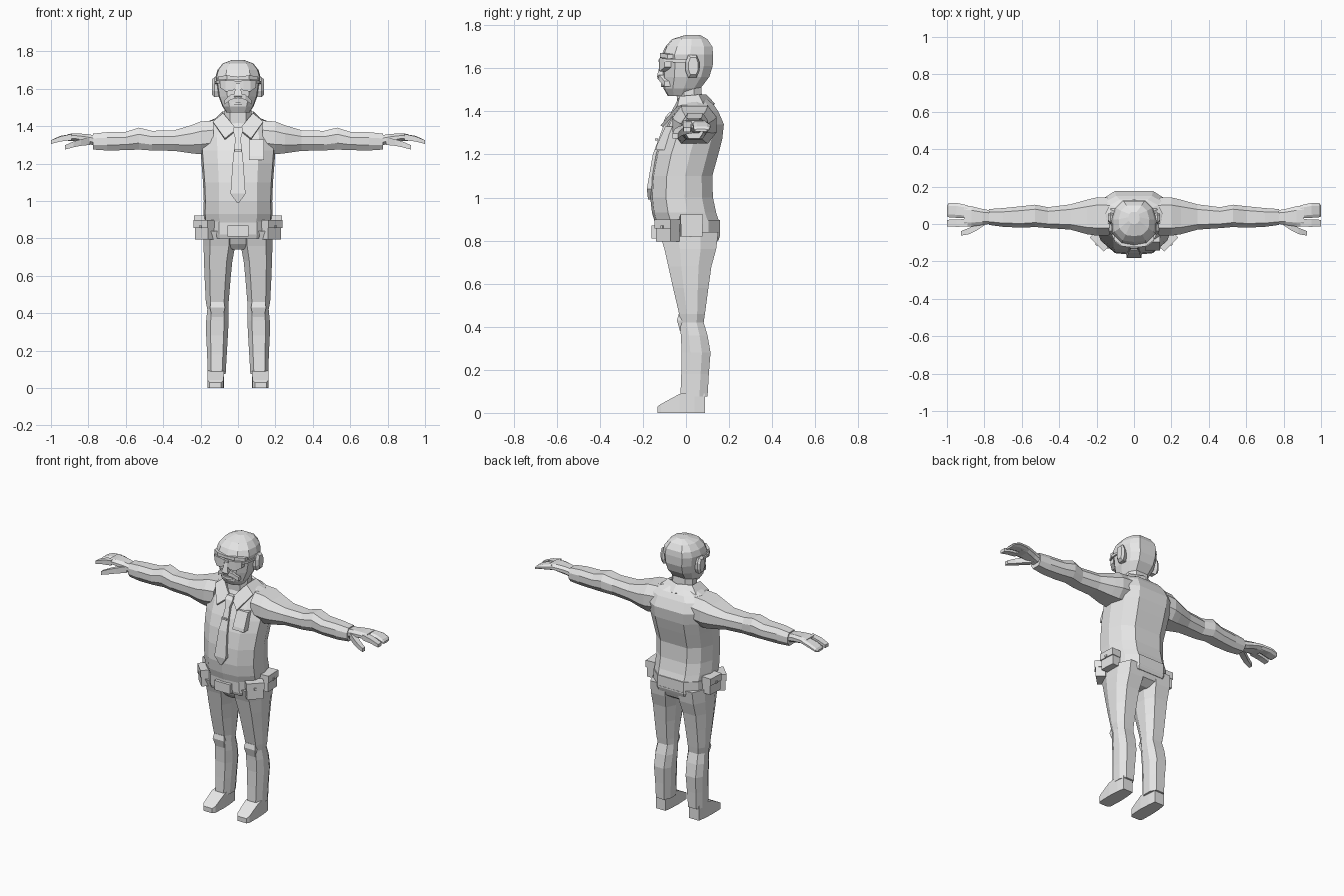
import bpy, bmesh, math
from mathutils import Vector, Matrix

grey = bpy.data.materials.new("plain_grey")
grey.diffuse_color = (0.8, 0.8, 0.8, 1)

OCT = [(-.6, -1), (.6, -1), (1, -.4), (1, .4), (.6, 1), (-.6, 1), (-1, .4), (-1, -.4)]
BODY = [(-.55, -.93), (0, -1), (.55, -.93), (.95, -.5), (1, .1), (.85, .65), (.5, 1),
        (-.5, 1), (-.85, .65), (-1, .1), (-.95, -.5)]
BOX = [(-1, -1), (1, -1), (1, 1), (-1, 1)]


def finish(name, bm, both=False):
    """Turn a bmesh into a flat shaded object, optionally with a mirrored twin."""
    bmesh.ops.recalc_face_normals(bm, faces=bm.faces)
    for side in (["left", "right"] if both else [""]):
        if side == "right":
            for v in bm.verts:
                v.co.x *= -1
            bmesh.ops.reverse_faces(bm, faces=bm.faces)
        full = f"{name}_{side}" if side else name
        me = bpy.data.meshes.new(full)
        bm.to_mesh(me)
        me.materials.append(grey)
        bpy.context.collection.objects.link(bpy.data.objects.new(full, me))
    bm.free()


def loft(name, axis, rings, shape=OCT, both=False):
    """Skin rings (t, a0, a1, b0, b1) placed along one axis."""
    bm = bmesh.new()
    loops = []
    for t, a0, a1, b0, b1 in rings:
        loop = []
        for u, v in shape:
            a = (a0 + a1) / 2 + u * (a1 - a0) / 2
            b = (b0 + b1) / 2 + v * (b1 - b0) / 2
            loop.append(bm.verts.new({"x": (t, a, b), "y": (a, t, b), "z": (a, b, t)}[axis]))
        loops.append(loop)
    n = len(shape)
    for p, q in zip(loops, loops[1:]):
        for i in range(n):
            bm.faces.new((p[i], p[(i + 1) % n], q[(i + 1) % n], q[i]))
    bm.faces.new(loops[0])
    bm.faces.new(loops[-1])
    finish(name, bm, both)


def sym(rings):
    """Expand (z, half width, front, back) into centred rings."""
    return [(z, -w, w, f, b) for z, w, f, b in rings]


def block(name, center, size, turn=0, both=False):
    bm = bmesh.new()
    m = Matrix.Translation(center) @ Matrix.Rotation(math.radians(turn), 4, "Z")
    bmesh.ops.create_cube(bm, size=1, matrix=m @ Matrix.Diagonal((*size, 1)))
    finish(name, bm, both)


# Torso, belt and neck
loft("shirt", "z", sym([
    (.885, .18, -.145, .155), (.93, .185, -.158, .14), (1.0, .183, -.166, .125),
    (1.1, .187, -.16, .122), (1.2, .195, -.142, .15), (1.27, .2, -.118, .168),
    (1.34, .205, -.085, .176), (1.40, .19, -.05, .15), (1.43, .15, -.035, .13),
    (1.455, .09, -.025, .1)]), BODY)
loft("belt", "z", sym([(.80, .178, -.135, .15), (.82, .184, -.142, .157),
                       (.895, .184, -.145, .157)]), BODY)
loft("hips", "z", sym([(.74, .04, -.07, .09), (.77, .15, -.095, .135),
                       (.83, .178, -.125, .158)]), BODY)
block("buckle", (0, -.145, .84), (.11, .03, .06))
loft("neck", "z", sym([(1.38, .075, -.04, .08), (1.53, .07, -.045, .07)]))

# Collar wings wrapped around the neck
bm = bmesh.new()
inner = [(.008, -.075, 1.385), (.08, -.03, 1.47), (.085, .06, 1.478), (0, .095, 1.478)]
outer = [(.07, -.118, 1.335), (.135, -.04, 1.425), (.128, .08, 1.435), (0, .135, 1.435)]
vi = [bm.verts.new(p) for p in inner]
vo = [bm.verts.new(p) for p in outer]
for i in range(3):
    bm.faces.new((vi[i], vo[i], vo[i + 1], vi[i + 1]))
bmesh.ops.recalc_face_normals(bm, faces=bm.faces)
bmesh.ops.solidify(bm, geom=bm.faces[:], thickness=.014)
finish("collar", bm, both=True)

# Tie with knot and clip
loft("tie", "z", sym([(.99, .006, -.176, -.15), (1.04, .04, -.182, -.15),
                      (1.2, .029, -.154, -.12), (1.34, .014, -.102, -.07)]), BOX)
loft("tie_knot", "z", sym([(1.33, .014, -.112, -.07), (1.375, .027, -.095, -.04),
                           (1.395, .022, -.078, -.03)]), BOX)
block("tie_clip", (0, -.137, 1.27), (.035, .012, .01))

# Chest pocket following the chest slope
loft("chest_pocket", "z", [(1.22, .06, .14, -.142, -.1), (1.24, .06, .14, -.137, -.09),
                           (1.33, .06, .138, -.096, -.06)], BOX)

# Arms: shoulder, sleeve and forearm
loft("arm", "x", [
    (.13, -.06, .14, 1.26, 1.43), (.2, -.062, .142, 1.25, 1.425), (.25, -.055, .13, 1.255, 1.405),
    (.34, -.03, .105, 1.268, 1.378), (.46, -.022, .09, 1.27, 1.375), (.53, -.016, .103, 1.275, 1.392),
    (.6, -.02, .095, 1.272, 1.37), (.7, -.015, .085, 1.27, 1.368), (.775, -.005, .08, 1.275, 1.36)],
    both=True)

# Hands: palm, broad finger group, forefinger and thumb
loft("palm", "x", [(.76, .002, .072, 1.295, 1.35), (.81, -.005, .08, 1.308, 1.358),
                   (.87, -.014, .095, 1.322, 1.362), (.91, -.012, .1, 1.322, 1.358)], both=True)
loft("fingers", "x", [(.89, .03, .1, 1.325, 1.358), (.95, .033, .113, 1.318, 1.348),
                      (.99, .036, .112, 1.308, 1.33), (1.0, .04, .1, 1.306, 1.318)], both=True)
loft("forefinger", "x", [(.89, -.014, .026, 1.325, 1.358), (.95, -.015, .025, 1.318, 1.345),
                         (1.0, -.012, .022, 1.305, 1.325)], BOX, both=True)
loft("thumb", "x", [(.79, .0, .04, 1.3, 1.34), (.84, -.034, .006, 1.295, 1.33),
                    (.88, -.054, -.02, 1.287, 1.318), (.925, -.062, -.038, 1.275, 1.298)],
     BOX, both=True)

# Trouser legs
loft("leg", "z", [
    (.84, .01, .182, -.125, .15), (.76, .015, .184, -.1, .14), (.68, .03, .182, -.082, .118),
    (.58, .04, .178, -.06, .104), (.46, .05, .172, -.032, .088), (.42, .052, .164, -.028, .082),
    (.36, .05, .17, -.024, .1), (.28, .054, .17, -.02, .114), (.18, .06, .165, -.022, .106),
    (.075, .066, .162, -.026, .1)], both=True)
loft("knee", "z", [(.46, .075, .145, -.034, 0), (.43, .07, .15, -.042, 0),
                   (.38, .08, .14, -.028, 0)], BOX, both=True)

# Shoes
loft("shoe", "y", [(-.132, .09, .152, 0, .03), (-.115, .078, .162, 0, .042),
                   (-.03, .074, .164, 0, .088), (.04, .078, .16, 0, .1),
                   (.088, .084, .152, 0, .09)], BOX, both=True)

# Belt pouches with flap and button
for label, x, y, z, turn in (("front", .175, -.085, .845, -45), ("side", .197, .025, .868, 3)):
    out = Vector((math.cos(math.radians(turn)), math.sin(math.radians(turn)), 0))
    c = Vector((x, y, z))
    block(f"{label}_pouch", c, (.058, .098, .1), turn, both=True)
    block(f"{label}_pouch_flap", c + out * .004 + Vector((0, 0, .032)), (.062, .106, .044),
          turn, both=True)
    block(f"{label}_pouch_button", c + out * .036 + Vector((0, 0, .018)), (.01, .014, .014),
          turn, both=True)

# Head
loft("head", "z", sym([
    (1.472, .06, -.085, .03), (1.505, .083, -.104, .066), (1.56, .104, -.108, .108),
    (1.61, .112, -.11, .124), (1.665, .12, -.112, .126), (1.70, .11, -.096, .122),
    (1.735, .082, -.065, .1), (1.755, .03, .0, .065)]), BODY)
loft("ear", "x", [(.095, -.002, .05, 1.56, 1.65), (.125, -.002, .062, 1.555, 1.662),
                  (.14, .012, .056, 1.57, 1.65)], both=True)
loft("nose", "z", sym([(1.55, .016, -.126, -.09), (1.562, .022, -.135, -.09),
                       (1.63, .01, -.118, -.09)]), BOX)
loft("brow", "x", [(0, -.12, -.09, 1.648, 1.664), (.06, -.121, -.09, 1.65, 1.672),
                   (.108, -.085, -.06, 1.645, 1.665)], BOX, both=True)
loft("moustache", "x", [(0, -.132, -.09, 1.55, 1.57), (.04, -.124, -.09, 1.542, 1.568),
                        (.072, -.1, -.07, 1.515, 1.54)], BOX, both=True)
loft("lower_lip", "x", [(-.035, -.106, -.09, 1.516, 1.528), (0, -.116, -.09, 1.512, 1.53),
                        (.035, -.106, -.09, 1.516, 1.528)], BOX)

# Glasses: lenses, bridge and side arms
loft("lens", "x", [(.012, -.126, -.1, 1.605, 1.642), (.03, -.126, -.1, 1.588, 1.644),
                   (.066, -.121, -.09, 1.586, 1.645), (.095, -.1, -.07, 1.605, 1.645)],
     BOX, both=True)
block("glasses_bridge", (0, -.12, 1.634), (.04, .016, .012))
loft("glasses_arm", "y", [(-.1, .09, .1, 1.628, 1.643), (-.06, .108, .118, 1.628, 1.643),
                          (.02, .112, .124, 1.625, 1.64)], BOX, both=True)
